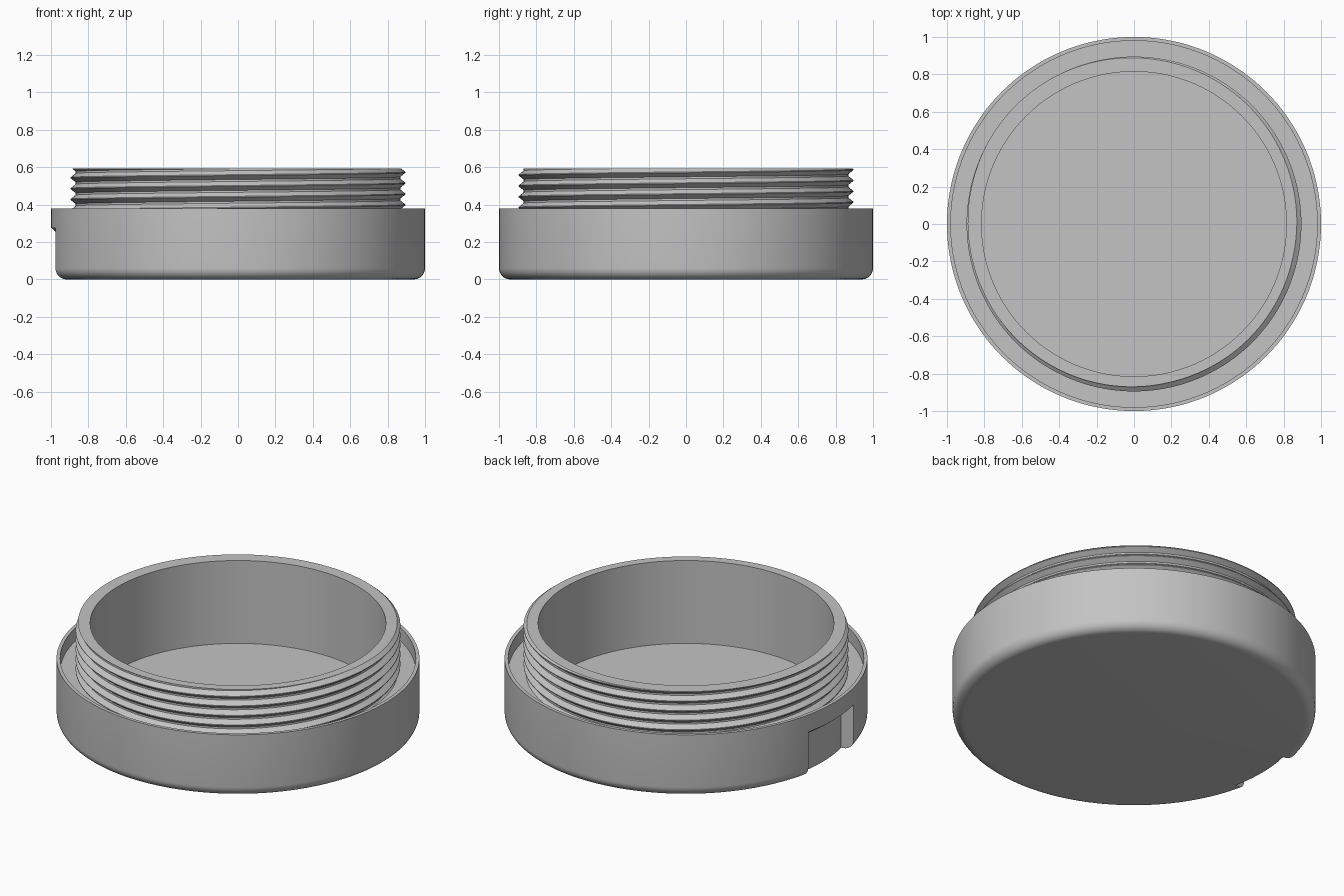
import bpy, bmesh, math

SEGS = 144
LIP_Z, CHANNEL_Z, TOP_Z = 0.38, 0.30, 0.594
BORE = 0.815

cube = bpy.data.objects.get("Cube")
if cube:
    bpy.data.objects.remove(cube)

grey = bpy.data.materials.new("plain grey")
grey.use_nodes = True
colour = (0.55, 0.55, 0.55, 1)
grey.diffuse_color = colour
grey.node_tree.nodes["Principled BSDF"].inputs["Base Color"].default_value = colour


def make_object(name, bm):
    """Clean up a bmesh and link it as an object."""
    bmesh.ops.remove_doubles(bm, verts=bm.verts, dist=1e-5)
    bmesh.ops.dissolve_degenerate(bm, dist=1e-5, edges=bm.edges)
    bmesh.ops.recalc_face_normals(bm, faces=bm.faces)
    mesh = bpy.data.meshes.new(name)
    bm.to_mesh(mesh)
    bm.free()
    mesh.materials.append(grey)
    obj = bpy.data.objects.new(name, mesh)
    bpy.context.collection.objects.link(obj)
    return obj


def sweep(profile_at, start, end, steps, capped=False):
    """Join (radius, z) profiles placed around the z axis into one skin."""
    bm = bmesh.new()
    rings = []
    for i in range(steps + 1):
        a = start + (end - start) * i / steps
        rings.append([bm.verts.new((r * math.cos(a), r * math.sin(a), z))
                      for r, z in profile_at(a)])
    count = len(rings[0])
    for one, two in zip(rings, rings[1:]):
        for j in range(count - (0 if capped else 1)):
            k = (j + 1) % count
            bm.faces.new((one[j], two[j], two[k], one[k]))
    if capped:
        bm.faces.new(rings[0])
        bm.faces.new(rings[-1])
    return bm


def smooth(obj):
    bpy.ops.object.select_all(action="DESELECT")
    obj.select_set(True)
    bpy.context.view_layer.objects.active = obj
    bpy.ops.object.shade_smooth_by_angle(angle=math.radians(30))


# Cup: rounded base, outer wall, thin lip, channel and inside floor
ROUND = 0.06
fillet = [(1 - ROUND + ROUND * math.sin(t), ROUND - ROUND * math.cos(t))
          for t in (math.pi / 2 * i / 8 for i in range(9))]
cup_profile = [(0, 0)] + fillet + [
    (1, LIP_Z), (0.98, LIP_Z), (0.98, CHANNEL_Z),
    (BORE, CHANNEL_Z), (BORE, 0.09), (0, 0.09)]
cup = make_object("cup_body", sweep(lambda a: cup_profile, 0, 2 * math.pi, SEGS))

# Finger notch cut into the outer wall on the -x side
notch_profile = [(0.925, -0.1), (1.1, -0.1), (1.1, 0.275),
                 (0.995, 0.275), (0.975, 0.255), (0.925, 0.25)]
half = math.radians(12.6)
cutter = make_object("notch_cutter", sweep(
    lambda a: notch_profile, math.pi - half, math.pi + half, 10, capped=True))
cutter.hide_render = True
notch = cup.modifiers.new("notch", "BOOLEAN")
notch.operation = "DIFFERENCE"
notch.solver = "EXACT"
notch.object = cutter
bpy.context.view_layer.objects.active = cup
bpy.ops.object.modifier_apply(modifier=notch.name)
bpy.data.objects.remove(cutter)
smooth(cup)

# Threaded neck: a right-handed helical ridge around a straight bore
PITCH, ROOT, CREST = 0.058, 0.868, 0.895
SHAPE = [(0, CREST), (0.08, CREST), (0.45, ROOT), (0.63, ROOT), (1, CREST)]
PHASE = TOP_Z - PITCH * 150 / 360


def thread_radius(u):
    u %= 1
    for (u0, r0), (u1, r1) in zip(SHAPE, SHAPE[1:]):
        if u <= u1:
            return r0 + (r1 - r0) * (u - u0) / (u1 - u0)


def neck_profile(a):
    base = PHASE + PITCH * a / (2 * math.pi)
    points = [(BORE, CHANNEL_Z)]
    for turn in range(-8, 3):
        for u, _ in SHAPE[:-1]:
            z = min(max(base + PITCH * (turn + u), CHANNEL_Z), TOP_Z)
            points.append((thread_radius((z - base) / PITCH), z))
    points.append((BORE, TOP_Z))
    # Close the loop down the bore
    return points + [points[0]]


neck = make_object("threaded_neck", sweep(neck_profile, 0, 2 * math.pi, SEGS))
smooth(neck)
